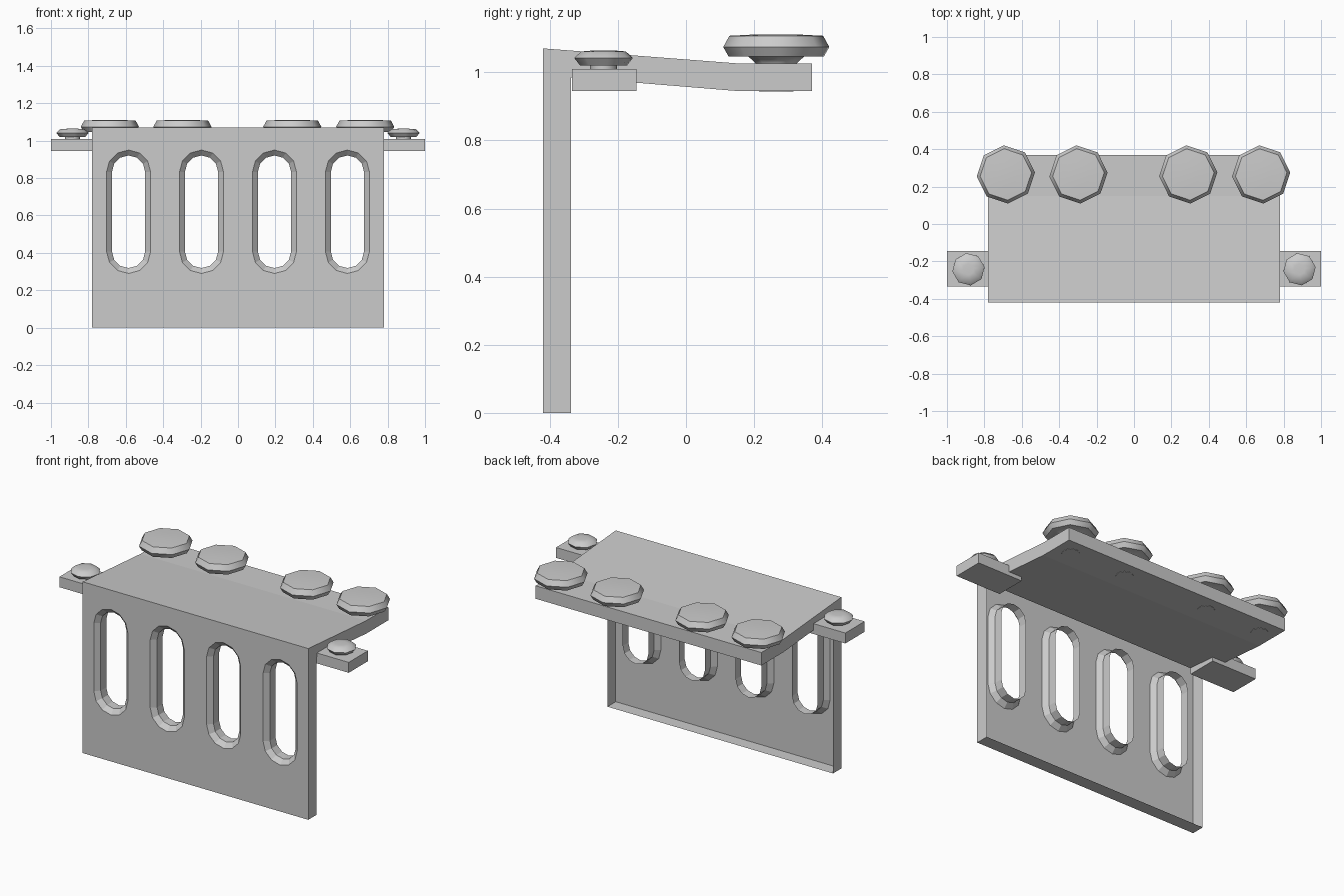
import bpy, bmesh, math

if "Cube" in bpy.data.objects:
    bpy.data.objects.remove(bpy.data.objects["Cube"])


def add_object(name, bm):
    bmesh.ops.recalc_face_normals(bm, faces=bm.faces)
    mesh = bpy.data.meshes.new(name)
    bm.to_mesh(mesh)
    bm.free()
    ob = bpy.data.objects.new(name, mesh)
    bpy.context.collection.objects.link(ob)
    return ob


def ring_edges(bm, verts):
    n = len(verts)
    return [bm.edges.get((verts[i], verts[(i + 1) % n]))
            or bm.edges.new((verts[i], verts[(i + 1) % n])) for i in range(n)]


def bridge(bm, a, b):
    n = len(a)
    for i in range(n):
        j = (i + 1) % n
        bm.faces.new((a[i], a[j], b[j], b[i]))


def slot_ring(bm, cx, r, y, n=6):
    """Upright rounded slot outline with faceted ends."""
    pts = [(cx + r * math.cos(math.pi * i / n), 0.832 + r * math.sin(math.pi * i / n))
           for i in range(n + 1)]
    pts += [(cx - r * math.cos(math.pi * i / n), 0.408 - r * math.sin(math.pi * i / n))
            for i in range(n + 1)]
    return [bm.verts.new((x, y, z)) for x, z in pts]


# Panel and top plate: one side profile, back of the panel left open
profile = [(-0.42, 0), (-0.42, 1.07), (0.15, 1.026), (0.37, 1.026),
           (0.37, 0.945), (0.15, 0.945), (-0.338, 0.985), (-0.338, 0)]
bm = bmesh.new()
left = [bm.verts.new((-0.78, y, z)) for y, z in profile]
right = [bm.verts.new((0.78, y, z)) for y, z in profile]
bm.faces.new(left)
bm.faces.new(right)
for i in range(1, 8):
    if i != 6:                       # skip the open back
        j = (i + 1) % 8
        bm.faces.new((left[i], left[j], right[j], right[i]))
# Front face pierced by four chamfered slots
edges = ring_edges(bm, [left[0], right[0], right[1], left[1]])
for cx in (-0.585, -0.195, 0.195, 0.585):
    outer = slot_ring(bm, cx, 0.118, -0.42)
    mid = slot_ring(bm, cx, 0.089, -0.393)
    back = slot_ring(bm, cx, 0.089, -0.338)
    edges += ring_edges(bm, outer)
    bridge(bm, outer, mid)
    bridge(bm, mid, back)
bmesh.ops.triangle_fill(bm, edges=edges, use_beauty=True, use_dissolve=False,
                        normal=(0, -1, 0))
add_object("slotted_panel_and_top_plate", bm)


def knob(name, x, y, prof, turn):
    """Eight-sided lathe of (radius, height) points."""
    bm = bmesh.new()
    rings = []
    for r, z in prof:
        rings.append([bm.verts.new((x + r * math.cos(turn + math.tau * i / 8),
                                    y + r * math.sin(turn + math.tau * i / 8), z))
                      for i in range(8)])
    for a, b in zip(rings, rings[1:]):
        bridge(bm, a, b)
    bm.faces.new(rings[0])
    bm.faces.new(rings[-1])
    ob = add_object(name, bm)
    bpy.ops.object.select_all(action='DESELECT')
    ob.select_set(True)
    bpy.context.view_layer.objects.active = ob
    bpy.ops.object.shade_smooth_by_angle(angle=math.radians(46))


# Large knobs along the back edge of the plate
big = [(0.05, 0.943), (0.06, 1.026), (0.082, 1.046), (0.14, 1.046),
       (0.156, 1.074), (0.138, 1.107), (0.06, 1.111)]
for i, x in enumerate((-0.685, -0.297, 0.29, 0.68)):
    knob(f"large_knob_{i + 1}", x, 0.265, big, math.radians(4))

# Side arms, each with a small knob
small = [(0.04, 0.99), (0.04, 1.02), (0.07, 1.02),
         (0.087, 1.042), (0.066, 1.061), (0.03, 1.064)]
for side, label in ((-1, "left"), (1, "right")):
    bm = bmesh.new()
    bmesh.ops.create_cube(bm, size=1)
    bmesh.ops.scale(bm, vec=(0.31, 0.19, 0.065), verts=bm.verts)
    bmesh.ops.translate(bm, vec=(side * 0.845, -0.24, 0.9775), verts=bm.verts)
    add_object(f"{label}_arm", bm)
    knob(f"{label}_small_knob", side * 0.885, -0.242, small, math.radians(8))
